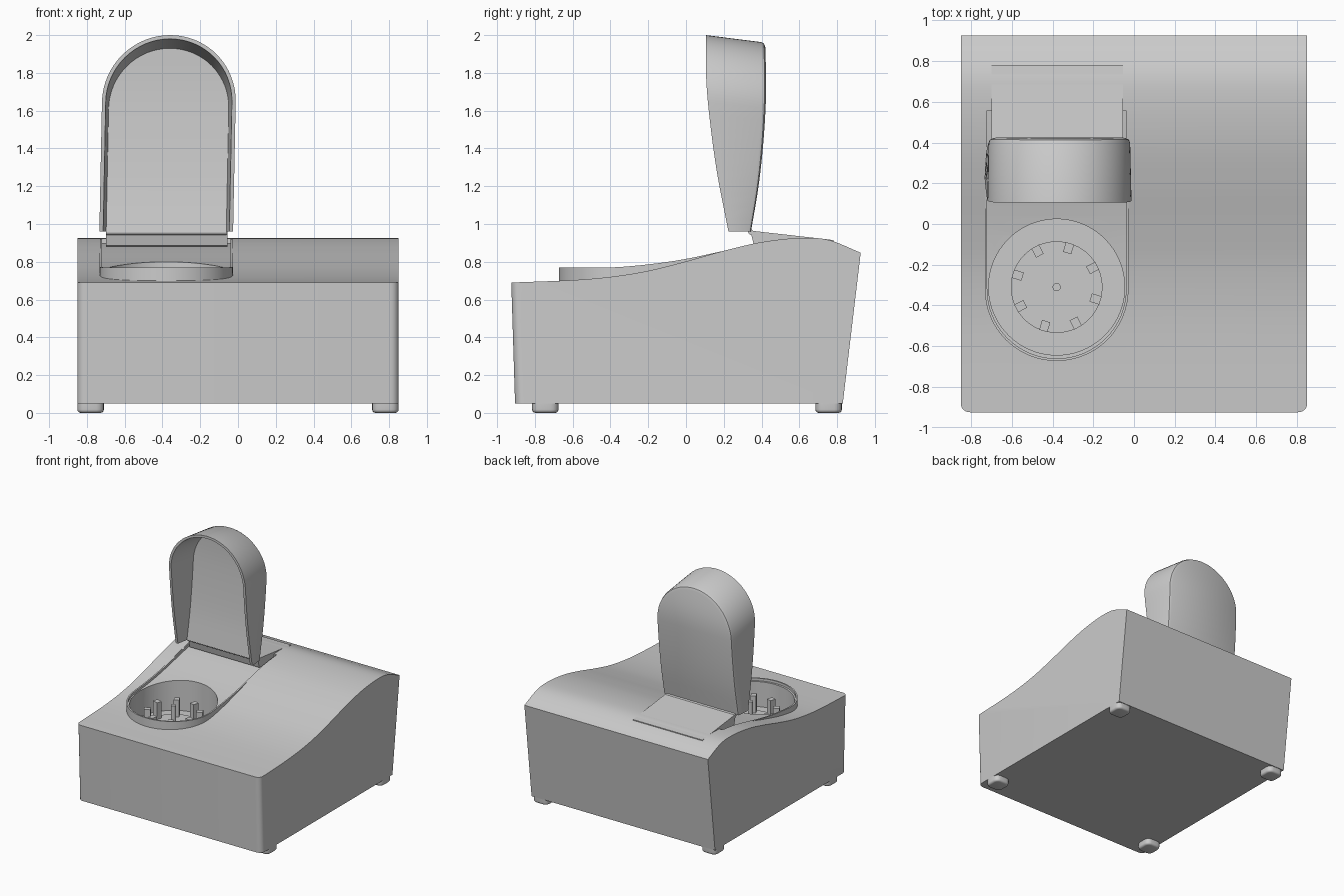
import bpy, bmesh, math
from mathutils import Matrix

if "Cube" in bpy.data.objects:
    bpy.data.objects.remove(bpy.data.objects["Cube"])

CX, CY = -0.38, -0.31  # centre of the round well


def curve(pts):
    """Smooth height function through a few points."""
    n = len(pts)
    m = [(pts[min(i + 1, n - 1)][1] - pts[max(i - 1, 0)][1]) /
         (pts[min(i + 1, n - 1)][0] - pts[max(i - 1, 0)][0]) for i in range(n)]

    def f(x):
        x = min(max(x, pts[0][0]), pts[-1][0])
        i = max(k for k in range(n - 1) if pts[k][0] <= x)
        (x0, y0), (x1, y1) = pts[i], pts[i + 1]
        h = x1 - x0
        t = (x - x0) / h
        return ((2*t**3 - 3*t*t + 1) * y0 + (t**3 - 2*t*t + t) * h * m[i]
                + (3*t*t - 2*t**3) * y1 + (t**3 - t*t) * h * m[i + 1])
    return f


def finish(bm, name, angle=30):
    bmesh.ops.recalc_face_normals(bm, faces=bm.faces)
    me = bpy.data.meshes.new(name)
    bm.to_mesh(me)
    bm.free()
    ob = bpy.data.objects.new(name, me)
    bpy.context.collection.objects.link(ob)
    smooth(ob, angle)
    return ob


def smooth(ob, angle=30):
    bpy.ops.object.select_all(action='DESELECT')
    ob.select_set(True)
    bpy.context.view_layer.objects.active = ob
    bpy.ops.object.shade_smooth_by_angle(angle=math.radians(angle))


def prism(profile, x0, x1):
    """Extrude a (y, z) profile along x."""
    bm = bmesh.new()
    f = bm.faces.new([bm.verts.new((x0, y, z)) for y, z in profile])
    g = bmesh.ops.extrude_face_region(bm, geom=[f])['geom']
    bmesh.ops.translate(bm, vec=(x1 - x0, 0, 0),
                        verts=[v for v in g if isinstance(v, bmesh.types.BMVert)])
    return bm


def cylinder(name, r, x, y, z0, z1, seg=64):
    bm = bmesh.new()
    bmesh.ops.create_cone(bm, cap_ends=True, segments=seg, radius1=r, radius2=r,
                          depth=z1 - z0, matrix=Matrix.Translation((x, y, (z0 + z1) / 2)))
    return finish(bm, name)


def u_ring(hw, tip, end, straight=10, arc=32):
    """Open U outline as (x, t): round at tip, straight legs to end."""
    mid = tip + math.copysign(hw, end - tip)
    leg = [(hw, end + (mid - end) * i / straight) for i in range(straight)]
    bow = [(hw * math.cos(math.pi * i / arc),
            mid + (tip - mid) * math.sin(math.pi * i / arc)) for i in range(arc + 1)]
    return leg + bow + [(-x, t) for x, t in reversed(leg)]


def skin(rings):
    """Join U rings, capping first and last with cross strips and closing the open end."""
    bm = bmesh.new()
    vs = [[bm.verts.new(p) for p in r] for r in rings]
    n = len(vs[0])
    for a, b in zip(vs, vs[1:]):
        for i in range(n - 1):
            bm.faces.new((a[i], a[i + 1], b[i + 1], b[i]))
    for r in (vs[0], vs[-1]):
        for i in range(n // 2):
            bm.faces.new(list(dict.fromkeys((r[i], r[i + 1], r[n - 2 - i], r[n - 1 - i]))))
    bm.faces.new([r[0] for r in vs] + [r[-1] for r in reversed(vs)])
    return bm


def cut(ob, cutter):
    m = ob.modifiers.new('cut', 'BOOLEAN')
    m.operation, m.solver, m.object = 'DIFFERENCE', 'EXACT', cutter
    bpy.context.view_layer.objects.active = ob
    bpy.ops.object.modifier_apply(modifier=m.name)
    bpy.data.objects.remove(cutter)
    smooth(ob)


# Housing: wavy top profile, rounded front corners
top = curve([(-0.925, 0.69), (-0.6, 0.703), (-0.4, 0.72), (-0.2, 0.752), (0, 0.802),
             (0.2, 0.858), (0.4, 0.904), (0.6, 0.926), (0.75, 0.917), (0.925, 0.848)])
profile = [(-0.905, 0.05)] + [(y, top(y)) for y in
                              [-0.925 + 1.85 * i / 48 for i in range(49)]] + [(0.83, 0.05)]
bm = prism(profile, -0.85, 0.85)
corners = [e for e in bm.edges if abs(e.verts[0].co.x - e.verts[1].co.x) < 1e-4
           and all(v.co.y < -0.9 for v in e.verts)]
bmesh.ops.bevel(bm, geom=corners, offset=0.045, segments=6, profile=0.5, affect='EDGES')
housing = finish(bm, 'housing')

# Recess in the housing that takes the collar
END = 0.56
pocket = skin([[(CX + x, y, z) for x, y in u_ring(0.349, -0.669, END - 0.003)]
               for z in (0.42, 1.2)])
cut(housing, finish(pocket, 'pocket_cutter'))

# Collar with raised rim and sunken deck, bored for the well
rim = curve([(-0.68, 0.77), (-0.4, 0.77), (-0.2, 0.786), (0, 0.815), (0.2, 0.858),
             (0.4, 0.9), (END, 0.918)])
outer = u_ring(0.353, -0.673, END)
inner = u_ring(0.341, -0.661, END)
collar = finish(skin([
    [(CX + x, y, rim(y) - 0.02) for x, y in inner],
    [(CX + x, y, rim(y)) for x, y in inner],
    [(CX + x, y, rim(y)) for x, y in outer],
    [(CX + x, y, 0.42) for x, y in outer]]), 'collar')
cut(collar, cylinder('well_cutter', 0.334, CX, CY, 0.54, 1.2, 96))

# Rotor hub, centre pin and ring of posts
cylinder('rotor_hub', 0.225, CX, CY, 0.53, 0.56)
cylinder('centre_pin', 0.02, CX, CY, 0.55, 0.74, 20)
for k in range(8):
    bm = bmesh.new()
    bmesh.ops.create_cube(bm, size=1, matrix=Matrix.Translation((CX, CY, 0.625))
                          @ Matrix.Rotation(math.radians(28 + 45 * k), 4, 'Z')
                          @ Matrix.Translation((0.2, 0, 0))
                          @ Matrix.Diagonal((0.05, 0.042, 0.15, 1)))
    finish(bm, f'rotor_post_{k + 1}')

# Hinge plate and hinge rod behind the deck
finish(prism([(0.34, 0.965), (0.36, 0.885), (0.5, 0.87), (0.78, 0.87), (0.78, 0.915),
              (0.65, 0.93)], -0.7, -0.055), 'hinge_plate', 10)
bm = bmesh.new()
bmesh.ops.create_cone(bm, cap_ends=True, segments=16, radius1=0.014, radius2=0.014, depth=0.64,
                      matrix=Matrix.Translation((CX, 0.343, 0.957))
                      @ Matrix.Rotation(math.pi / 2, 4, 'Y'))
finish(bm, 'hinge_rod')

# Open lid: U-shaped shell with curved lip and back
lip = curve([(0.95, 0.227), (1.25, 0.168), (1.5, 0.132), (1.75, 0.108), (2.0, 0.105)])
side = curve([(0.95, 0.33), (1.2, 0.366), (1.45, 0.388), (1.7, 0.4), (1.97, 0.398)])
back = curve([(0.95, 0.342), (1.2, 0.384), (1.45, 0.411), (1.7, 0.424), (1.95, 0.42)])


def lid_ring(hw, tip, depth):
    return [(CX + x + 0.02 * (z - 0.96), depth(z), z) for x, z in u_ring(hw, tip, 0.96)]


finish(skin([
    lid_ring(0.318, 1.93, lambda z: side(z) - 0.01),
    lid_ring(0.334, 1.98, lip),
    lid_ring(0.354, 2.0, lip),
    lid_ring(0.348, 1.963, side),
    lid_ring(0.342, 1.955, lambda z: (side(z) + 2 * back(z)) / 3),
    lid_ring(0.325, 1.935, back)]), 'lid', 35)

# Four feet
for sx in (-0.78, 0.78):
    for y in (-0.745, 0.755):
        bm = bmesh.new()
        bmesh.ops.create_cube(bm, size=1, matrix=Matrix.Translation((sx, y, 0.03))
                              @ Matrix.Diagonal((0.14, 0.14, 0.06, 1)))
        for pick, off in ((lambda e: abs(e.verts[0].co.z - e.verts[1].co.z) > 0.01, 0.04),
                          (lambda e: all(v.co.z < 0.001 for v in e.verts), 0.018)):
            bmesh.ops.bevel(bm, geom=[e for e in bm.edges if pick(e)], offset=off,
                            segments=4, profile=0.5, affect='EDGES')
        finish(bm, 'foot', 40)
